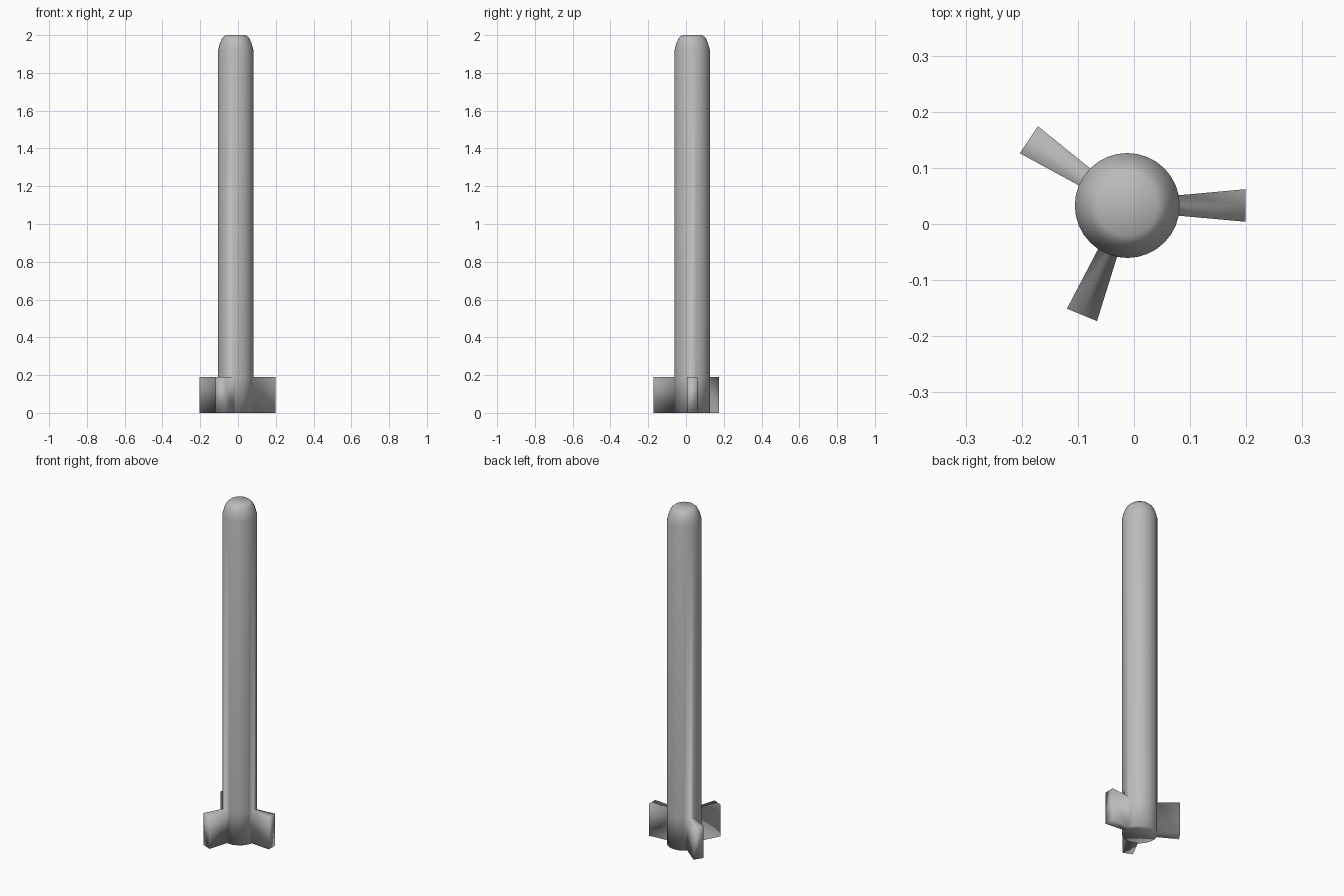
import bpy, bmesh, math
from mathutils import Vector

if "Cube" in bpy.data.objects:
    bpy.data.objects.remove(bpy.data.objects["Cube"])

SIDES = 32
CENTRE = Vector((-0.012, 0.033, 0.0))
R = 0.0935
FIN_TOP = 0.19
FIN_REACH = 0.211
FIN_HALF = 0.029

# Body profile (radius, height) from base to blunt nose
PROFILE = [(R, 0), (R, FIN_TOP), (R, 1.92), (0.084, 1.957),
           (0.071, 1.985), (0.054, 2.0)]

bm = bmesh.new()
rings = []
for r, z in PROFILE:
    ring = []
    for i in range(SIDES):
        a = 2 * math.pi * i / SIDES
        ring.append(bm.verts.new((r * math.cos(a), r * math.sin(a), z)))
    rings.append(ring)

walls = []
for low, high in zip(rings, rings[1:]):
    walls.append([bm.faces.new((low[i], low[(i + 1) % SIDES],
                                high[(i + 1) % SIDES], high[i]))
                  for i in range(SIDES)])
bm.faces.new(rings[-1])
bm.faces.new(list(reversed(rings[0])))

# Fins: two neighbouring wall faces pulled outwards and widened
for step in (0, 13, 22):
    a = 2 * math.pi * step / SIDES
    out = Vector((math.cos(a), math.sin(a), 0))
    side = Vector((-out.y, out.x, 0))
    faces = [walls[0][step - 1], walls[0][step]]
    result = bmesh.ops.extrude_face_region(bm, geom=faces)
    bmesh.ops.delete(bm, geom=[f for f in faces if f.is_valid], context='FACES_ONLY')
    half_root = R * math.sin(2 * math.pi / SIDES)
    for v in result['geom']:
        if isinstance(v, bmesh.types.BMVert):
            s = v.co.dot(side) / half_root
            v.co = out * FIN_REACH + side * (s * FIN_HALF) + Vector((0, 0, v.co.z))

bmesh.ops.translate(bm, verts=bm.verts, vec=CENTRE)
bmesh.ops.recalc_face_normals(bm, faces=bm.faces)

# Fully smooth shading, also across the fin edges
for f in bm.faces:
    f.smooth = True
mesh = bpy.data.meshes.new("finned_body")
bm.to_mesh(mesh)
bm.free()

body = bpy.data.objects.new("finned_body", mesh)
bpy.context.collection.objects.link(body)

# Mid grey finish
grey = bpy.data.materials.new("mid_grey")
grey.diffuse_color = (0.5, 0.5, 0.5, 1)
grey.use_nodes = True
grey.node_tree.nodes["Principled BSDF"].inputs["Base Color"].default_value = grey.diffuse_color
mesh.materials.append(grey)
